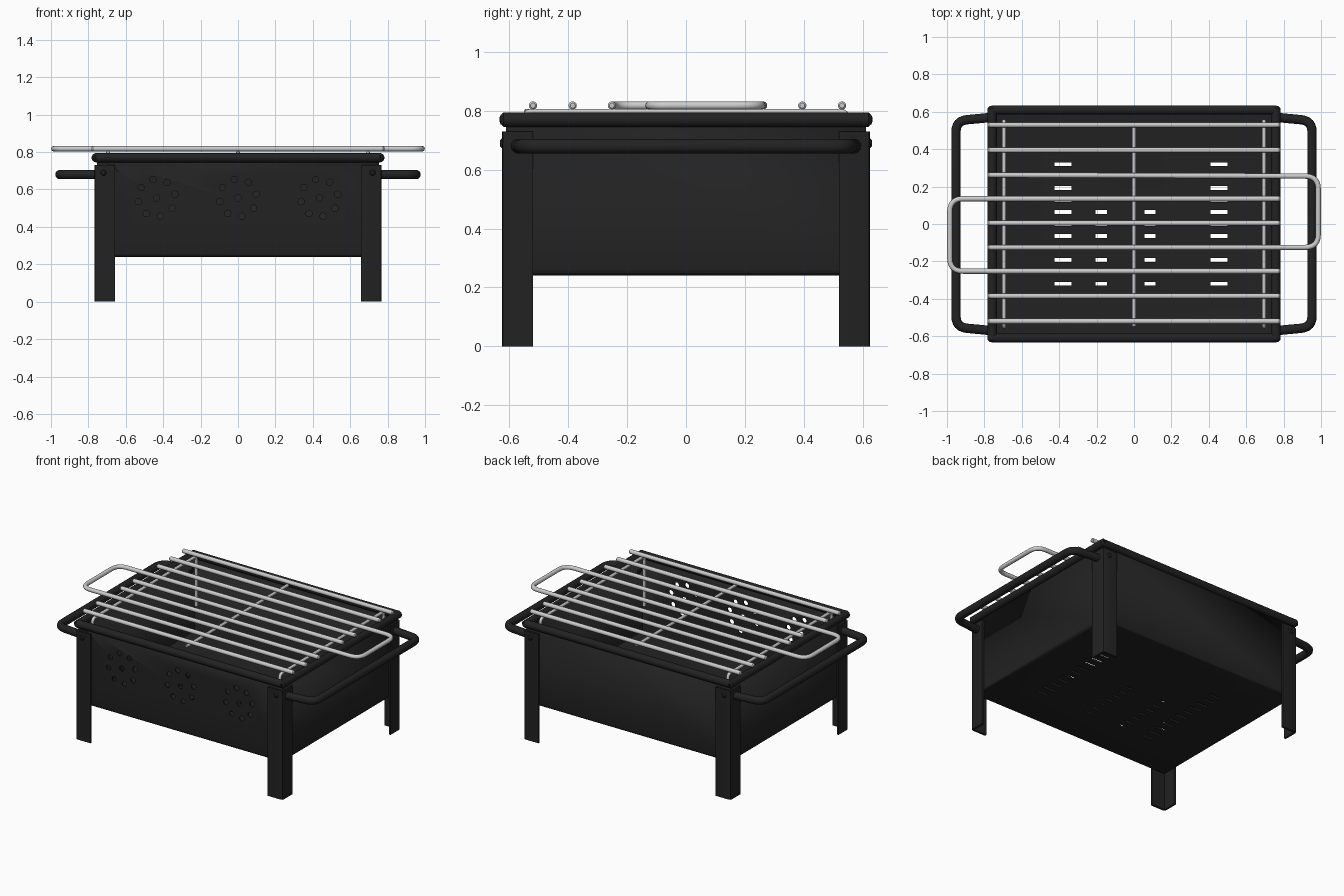
import bpy, bmesh, math
from mathutils import Vector, Matrix

if "Cube" in bpy.data.objects:
    bpy.data.objects.remove(bpy.data.objects["Cube"])


def material(name, v):
    m = bpy.data.materials.new(name)
    m.diffuse_color = (v, v, v, 1)
    m.use_nodes = True
    m.node_tree.nodes["Principled BSDF"].inputs["Base Color"].default_value = m.diffuse_color
    return m


BLACK = material("black enamel", 0.016)
STEEL = material("bright steel", 0.6)


def finish(name, bm, mat, smooth=True):
    me = bpy.data.meshes.new(name)
    bmesh.ops.recalc_face_normals(bm, faces=bm.faces[:])
    bm.to_mesh(me)
    bm.free()
    ob = bpy.data.objects.new(name, me)
    bpy.context.collection.objects.link(ob)
    me.materials.append(mat)
    if smooth:
        bpy.ops.object.select_all(action='DESELECT')
        ob.select_set(True)
        bpy.context.view_layer.objects.active = ob
        bpy.ops.object.shade_smooth_by_angle(angle=math.radians(40))
    return ob


def fillet(pts, r, n=6):
    # round the inner corners of a path
    pts = [Vector(p) for p in pts]
    out = [pts[0]]
    for a, p, b in zip(pts, pts[1:], pts[2:]):
        s, e = p + (a - p).normalized() * r, p + (b - p).normalized() * r
        for i in range(n + 1):
            t = i / n
            out.append(s * (1 - t) ** 2 + p * 2 * t * (1 - t) + e * t * t)
    return out + [pts[-1]]


def rod(name, pts, r, mat, corner=0.05, sides=14):
    # sweep a round section along a path, with slightly domed ends
    path = fillet(pts, corner) if len(pts) > 2 else [Vector(p) for p in pts]
    d0, d1 = (path[1] - path[0]).normalized(), (path[-1] - path[-2]).normalized()
    stations = [(path[0], r * 0.6)] + [(p, r) for p in path] + [(path[-1], r * 0.6)]
    stations[1] = (path[0] + d0 * r * 0.4, r)
    stations[-2] = (path[-1] - d1 * r * 0.4, r)
    P = [s[0] for s in stations]
    normal = d0.cross(Vector((0, 0, 1)))
    if len(path) > 2:
        for a, b in zip(path, path[2:]):
            c = d0.cross(b - a)
            if c.length > 1e-4:
                normal = c
    normal.normalize()
    bm = bmesh.new()
    rings = []
    for i, (p, rad) in enumerate(stations):
        t = (P[min(i + 1, len(P) - 1)] - P[max(i - 1, 0)]).normalized()
        side = t.cross(normal).normalized()
        rings.append([bm.verts.new(p + rad * (math.cos(a) * side + math.sin(a) * normal))
                      for a in (2 * math.pi * k / sides for k in range(sides))])
    for A, B in zip(rings, rings[1:]):
        for k in range(sides):
            j = (k + 1) % sides
            bm.faces.new((A[k], A[j], B[j], B[k]))
    bm.faces.new(rings[0])
    bm.faces.new(rings[-1])
    return finish(name, bm, mat)


def box(bm, c, s):
    return bmesh.ops.create_cube(bm, size=1, matrix=Matrix.Translation(c) @ Matrix.Diagonal((*s, 1)))['verts']


# Fire box: open tray with bent lower edges
bm = bmesh.new()
box(bm, (0, 0, 0.51), (1.51, 1.222, 0.54))
bmesh.ops.delete(bm, geom=[f for f in bm.faces if f.calc_center_median().z > 0.77], context='FACES')
low = [e for e in bm.edges if all(v.co.z < 0.3 for v in e.verts)]
bmesh.ops.bevel(bm, geom=low, offset=0.02, segments=3, profile=0.5, affect='EDGES')
body = finish("fire_box", bm, BLACK)
sol = body.modifiers.new("sheet", 'SOLIDIFY')
sol.thickness, sol.offset = 0.012, -1

# Cutter: front air holes and floor slots
bm = bmesh.new()
for cx in (-0.435, 0, 0.435):
    for k in range(9):
        a = 2 * math.pi * k / 8 + 0.2
        r = 0.1 if k < 8 else 0
        m = Matrix.Translation((cx + r * math.cos(a), -0.61, 0.555 + r * math.sin(a))) @ Matrix.Rotation(math.pi / 2, 4, 'X')
        bmesh.ops.create_cone(bm, cap_ends=True, segments=14, radius1=0.017, radius2=0.017, depth=0.1, matrix=m)
for x, w, top in ((-0.38, 0.09, 11), (0.455, 0.09, 11), (-0.175, 0.06, 7), (0.085, 0.06, 7)):
    for k in range(top):
        box(bm, (x, -0.32 + 0.064 * k, 0.25), (w, 0.02, 0.1))
cutter = finish("vent_cutter", bm, BLACK, False)
cutter.hide_render = True
cutter.hide_set(True)
cut = body.modifiers.new("vents", 'BOOLEAN')
cut.object, cut.operation, cut.solver = cutter, 'DIFFERENCE', 'EXACT'

# Rolled rim
for s, n in ((-1, "front"), (1, "back")):
    rod("rim_" + n, [(-0.77, s * 0.61, 0.77), (0.77, s * 0.61, 0.77)], 0.025, BLACK)
for s, n in ((-1, "left"), (1, "right")):
    rod("rim_" + n, [(s * 0.758, -0.63, 0.77), (s * 0.758, 0.63, 0.77)], 0.025, BLACK)

# Angle-iron legs with bolts
t = 0.013
for sx, nx in ((-1, "left"), (1, "right")):
    for sy, ny in ((-1, "front"), (1, "back")):
        X, Y = 0.768, 0.625
        prof = [(X - 0.11, Y), (X - 0.015, Y), (X - 0.004, Y - 0.004), (X, Y - 0.015), (X, Y - 0.105),
                (X - t, Y - 0.105), (X - t, Y - t), (X - 0.11, Y - t)]
        bm = bmesh.new()
        f = bm.faces.new([bm.verts.new((sx * x, sy * y, 0)) for x, y in prof])
        ex = bmesh.ops.extrude_face_region(bm, geom=[f])
        bmesh.ops.translate(bm, vec=(0, 0, 0.73), verts=[v for v in ex['geom'] if isinstance(v, bmesh.types.BMVert)])
        finish(f"{ny}_{nx}_leg", bm, BLACK)
        rod(f"{ny}_{nx}_bolt", [(sx * 0.72, sy * 0.60, 0.69), (sx * 0.72, sy * 0.632, 0.69)], 0.016, BLACK)

# Carrying handles
for s, n in ((-1, "left"), (1, "right")):
    rod(n + "_carry_handle", [(s * 0.74, 0.572, 0.68), (s * 0.952, 0.552, 0.68),
                              (s * 0.952, -0.552, 0.68), (s * 0.74, -0.572, 0.68)], 0.025, BLACK, 0.06)

# Grill grate: plain bars and the two looped bars
Z = 0.818
for i, y in enumerate((0.53, 0.395, 0.005, -0.385, -0.52)):
    rod(f"grate_bar_{i}", [(-0.782, y, Z), (0.782, y, Z)], 0.014, STEEL)
rod("grate_loop_right", [(-0.782, 0.262, Z), (0.985, 0.256, Z), (0.985, -0.125, Z), (-0.782, -0.125, Z)], 0.014, STEEL, 0.07)
rod("grate_loop_left", [(0.782, 0.135, Z), (-0.985, 0.135, Z), (-0.985, -0.252, Z), (0.782, -0.252, Z)], 0.014, STEEL, 0.07)

# Cross rods, the outer two bent down inside the box
rod("cross_rod_middle", [(0, -0.55, 0.797), (0, 0.53, 0.797)], 0.01, STEEL)
for x, n in ((-0.695, "left"), (0.695, "right")):
    rod("cross_rod_" + n, [(x, -0.55, 0.46), (x, -0.55, 0.797), (x, 0.55, 0.797), (x, 0.55, 0.46)], 0.01, STEEL, 0.03)
